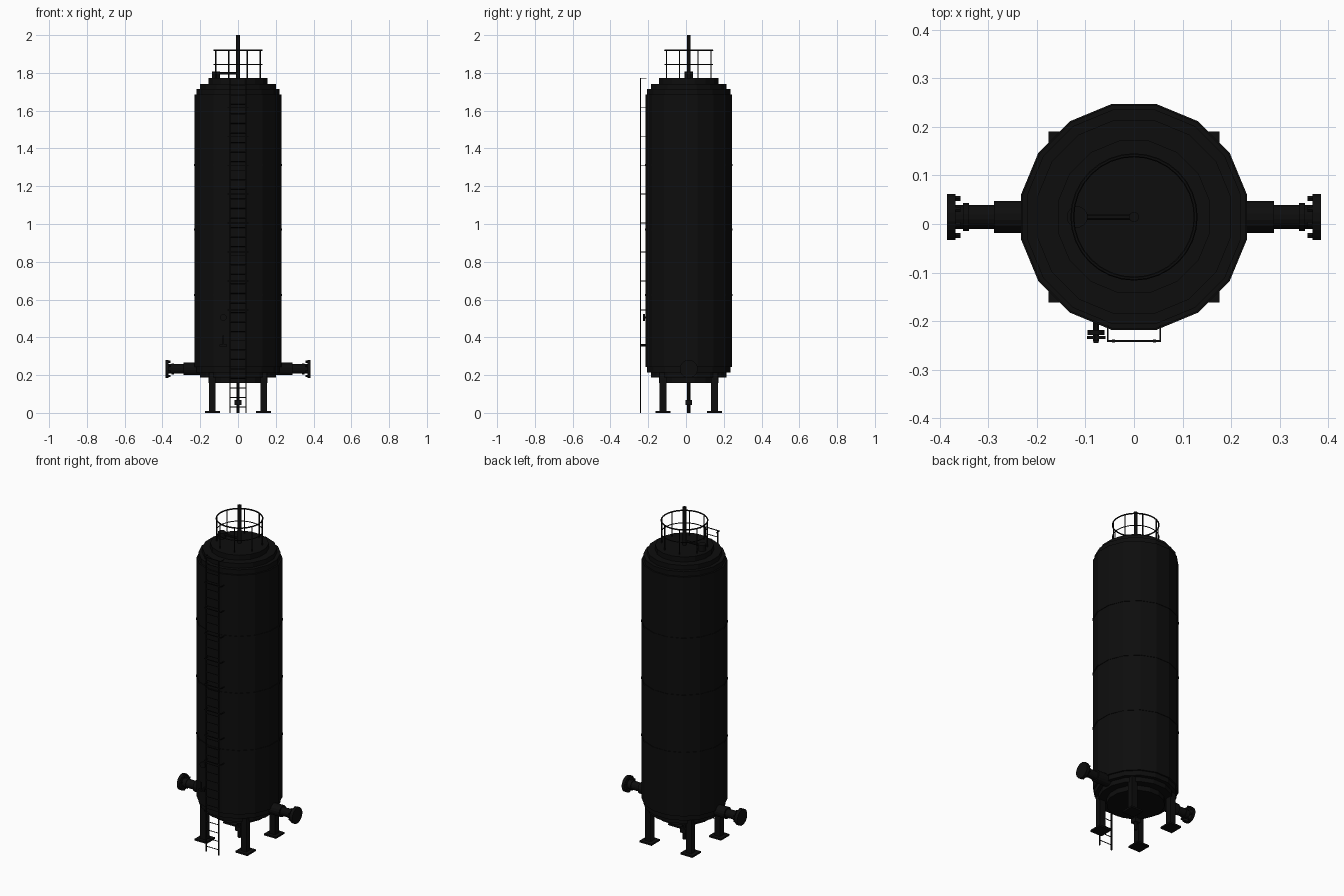
import bpy, bmesh
from math import pi, cos, sin
from mathutils import Vector

if "Cube" in bpy.data.objects:
    bpy.data.objects.remove(bpy.data.objects["Cube"])

COLOR = (0.004, 0.004, 0.004, 1)
black = bpy.data.materials.new("black_paint")
black.use_nodes = True
black.diffuse_color = COLOR
black.node_tree.nodes["Principled BSDF"].inputs["Base Color"].default_value = COLOR

CY = 0.0145                  # tank axis
R = 0.234                    # tank corner radius
TOP, BOTTOM = 1.772, 0.157


def finish(name, bm):
    bmesh.ops.recalc_face_normals(bm, faces=bm.faces)
    mesh = bpy.data.meshes.new(name)
    bm.to_mesh(mesh)
    bm.free()
    mesh.materials.append(black)
    obj = bpy.data.objects.new(name, mesh)
    bpy.context.collection.objects.link(obj)
    return obj


def box(name, center, size):
    bm = bmesh.new()
    bmesh.ops.create_cube(bm, size=1)
    bmesh.ops.scale(bm, vec=size, verts=bm.verts)
    bmesh.ops.translate(bm, vec=center, verts=bm.verts)
    return finish(name, bm)


def lathe(name, origin, axis, profile, sides=16):
    """Closed stack of rings; profile holds (distance along axis, radius)."""
    bm = bmesh.new()
    turn = Vector(axis).to_track_quat('Z', 'Y')
    rings = []
    for h, r in profile:
        ring = []
        for i in range(sides):
            a = 2 * pi * (i + 0.5) / sides
            ring.append(bm.verts.new(Vector(origin) + turn @ Vector((r * cos(a), r * sin(a), h))))
        rings.append(ring)
    for low, high in zip(rings, rings[1:]):
        for i in range(sides):
            j = (i + 1) % sides
            bm.faces.new((low[i], low[j], high[j], high[i]))
    bm.faces.new(rings[0])
    bm.faces.new(rings[-1])
    return finish(name, bm)


def rod(name, start, end, radius, sides=8):
    a, b = Vector(start), Vector(end)
    return lathe(name, a, b - a, [(0, radius), ((b - a).length, radius)], sides)


def hoop(name, z, radius, thickness):
    bpy.ops.mesh.primitive_torus_add(location=(0, CY, z), major_radius=radius,
                                     minor_radius=thickness, major_segments=32, minor_segments=6)
    obj = bpy.context.object
    obj.name = name
    obj.data.materials.append(black)


# Tank with stepped ends
steps = [(0, 0.16), (0.03, 0.16), (0.03, 0.204), (0.058, 0.204),
         (0.058, 0.225), (0.087, 0.225), (0.087, R)]
profile = [(BOTTOM + h, r) for h, r in steps] + [(TOP - h, r) for h, r in reversed(steps)]
lathe("tank", (0, CY, 0), (0, 0, 1), profile)
for i, z in enumerate((0.625, 0.97, 1.313)):
    lathe(f"weld_band_{i}", (0, CY, z), (0, 0, 1), [(-0.005, 0.237), (0.005, 0.237)])

# Four legs on foot plates
for i, (sx, sy) in enumerate(((1, 1), (-1, 1), (-1, -1), (1, -1))):
    x, y = sx * 0.136, CY + sy * 0.136
    box(f"leg_{i}", (x, y, 0.12), (0.036, 0.036, 0.24))
    box(f"foot_plate_{i}", (x, y, 0.005), (0.08, 0.08, 0.01))

# Drain pipe and valve
rod("drain_pipe", (0, CY, 0), (0, CY, 0.17), 0.01)
box("drain_valve", (0, CY, 0.055), (0.036, 0.036, 0.026))

# Flanged side nozzles
for side, s in (("left", 1), ("right", -1)):
    lathe(f"{side}_nozzle", (0, CY, 0.233), (s, 0, 0),
          [(0.2, 0.034), (0.288, 0.034), (0.288, 0.025), (0.34, 0.025), (0.34, 0.029),
           (0.352, 0.029), (0.352, 0.025), (0.367, 0.025), (0.367, 0.048), (0.385, 0.048)])
    for i in range(8):
        a = 2 * pi * (i + 0.5) / 8
        y, z = CY + 0.041 * cos(a), 0.233 + 0.041 * sin(a)
        rod(f"{side}_flange_bolt_{i}", (s * 0.357, y, z), (s * 0.37, y, z), 0.006, 6)

# Ladder with rungs and stand-off brackets
LY = -0.241
for s in (-1, 1):
    box(f"ladder_rail_{s}", (s * 0.042, LY, 0.886), (0.006, 0.006, TOP))
for i in range(35):
    rod(f"ladder_rung_{i}", (-0.042, LY, 0.032 + i * 0.05), (0.042, LY, 0.032 + i * 0.05), 0.0025, 6)
for i in range(9):
    z = 0.545 + i * 0.1533
    box(f"ladder_bracket_{i}", (0, LY, z), (0.112, 0.004, 0.004))
    for s in (-1, 1):
        box(f"ladder_standoff_{i}_{s}", (s * 0.054, -0.226, z), (0.004, 0.034, 0.004))

# Small gauge and sampling valve beside the ladder
GX = -0.078
rod("gauge_stem", (GX, -0.2, 0.505), (GX, -0.22, 0.505), 0.007)
rod("gauge_dial", (GX, -0.218, 0.505), (GX, -0.228, 0.505), 0.018, 16)
rod("sample_tap", (GX, -0.2, 0.357), (GX, -0.242, 0.357), 0.007)
box("tap_crossbar", (GX, -0.234, 0.357), (0.038, 0.006, 0.012))
box("tap_lever", (GX, -0.242, 0.38), (0.01, 0.005, 0.058))

# Vent pipe, side valve and connecting line on the roof
rod("vent_pipe", (0, CY, TOP - 0.01), (0, CY, 2.0), 0.0105, 12)
rod("roof_valve", (-0.117, CY, TOP - 0.01), (-0.117, CY, 1.808), 0.022, 12)
rod("roof_line", (-0.117, CY, 1.797), (0, CY, 1.797), 0.007)

# Round guard rail
hoop("top_rail", 1.92, 0.127, 0.004)
hoop("middle_rail", 1.845, 0.127, 0.0025)
for i in range(8):
    a = 2 * pi * (i + 0.5) / 8
    x, y = 0.127 * cos(a), CY + 0.127 * sin(a)
    rod(f"rail_post_{i}", (x, y, TOP - 0.005), (x, y, 1.92), 0.0035)
